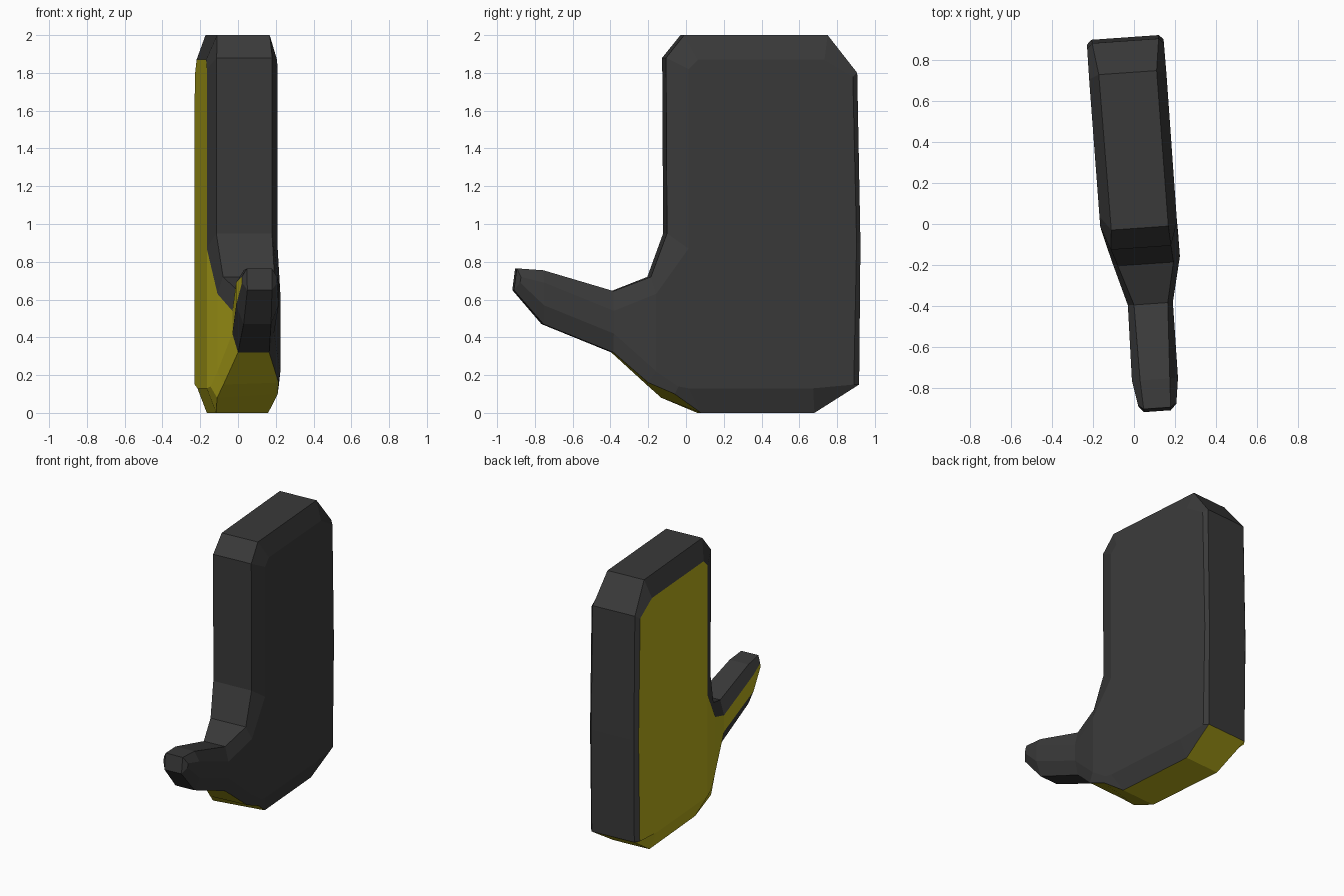
import bpy, bmesh

if "Cube" in bpy.data.objects:
    bpy.data.objects.remove(bpy.data.objects["Cube"])

# Materials
def material(name, rgb):
    m = bpy.data.materials.new(name)
    m.diffuse_color = (*rgb, 1)
    m.use_nodes = True
    m.node_tree.nodes["Principled BSDF"].inputs["Base Color"].default_value = m.diffuse_color
    return m

charcoal = material("charcoal", (0.042, 0.042, 0.042))
yellow = material("dark yellow", (0.47, 0.41, 0.011))

# Side outline of the mitten (y, z): rim edge and inset side-panel edge
rim = [(.07, 0), (.67, 0), (.905, .15), (.912, .9), (.895, 1.8), (.74, 2), (-.02, 2),
       (-.115, 1.88), (-.11, .95), (-.195, .72), (-.39, .645), (-.76, .755), (-.90, .765),
       (-.915, .65), (-.76, .47), (-.39, .32), (-.2, .15), (-.12, .08)]
panel = [(0, .13), (.66, .13), (.875, .15), (.89, .9), (.87, 1.78), (.72, 1.87), (.05, 1.87),
         (0, 1.82), (0, .87), (-.17, .63), (-.39, .54), (-.76, .69), (-.88, .72),
         (-.885, .69), (-.76, .57), (-.39, .42), (-.17, .22), (-.06, .14)]

# Thickness stations: (y, palm panel x, palm rim x, back panel x, back rim x)
stations = [(-.92, .03, .05, .205, .18), (-.76, -.01, .03, .215, .175),
            (-.39, -.03, 0, .19, .165), (-.18, -.105, -.085, .225, .195),
            (-.11, -.13, -.115, .22, .18), (0, -.165, -.11, .21, .165),
            (.73, -.22, -.17, .158, .11), (.92, -.232, -.21, .142, .122)]

def x_at(y, col):
    for a, b in zip(stations, stations[1:]):
        if y <= b[0]:
            t = (y - a[0]) / (b[0] - a[0])
            return a[col] + t * (b[col] - a[col])
    return stations[-1][col]

bm = bmesh.new()
def ring(points, col):
    verts = []
    for y, z in points:
        x = x_at(y, col)
        mid = (x_at(y, 1) + x_at(y, 3)) / 2
        # the whole hand is turned slightly about the vertical
        verts.append(bm.verts.new((x, y + .07 * (x - mid), z)))
    return verts

palm, palm_rim = ring(panel, 1), ring(rim, 2)
back_rim, back = ring(rim, 4), ring(panel, 3)
n = len(rim)
# The heel edge sits higher on the back of the hand
back_rim[16].co = (.215, -.2, .16)
back_rim[17].co = (.21, -.06, .10)
back[17].co.y, back[17].co.z = -.04, .14

# Bevelled rim; the underside from the thumb root to the heel is yellow
under = {15, 16, 17, 0, 1}
for k, (a, b) in enumerate([(palm, palm_rim), (palm_rim, back_rim), (back_rim, back)]):
    for i in range(n):
        j = (i + 1) % n
        f = bm.faces.new((a[i], a[j], b[j], b[i]))
        f.material_index = int(i in under and k < 2)

# Side panels: hand, thumb root and thumb segments
patches = [range(9), (8, 9, 16, 17, 0), (9, 10, 15, 16), (10, 11, 14, 15), (11, 12, 13, 14)]
for loop, mat in ((palm, 1), (back, 0)):
    for p in patches:
        f = bm.faces.new([loop[i] for i in p])
        f.material_index = mat

bmesh.ops.recalc_face_normals(bm, faces=bm.faces)
mesh = bpy.data.meshes.new("mitten_hand")
bm.to_mesh(mesh)
bm.free()
mesh.materials.append(charcoal)
mesh.materials.append(yellow)
bpy.context.collection.objects.link(bpy.data.objects.new("mitten_hand", mesh))
